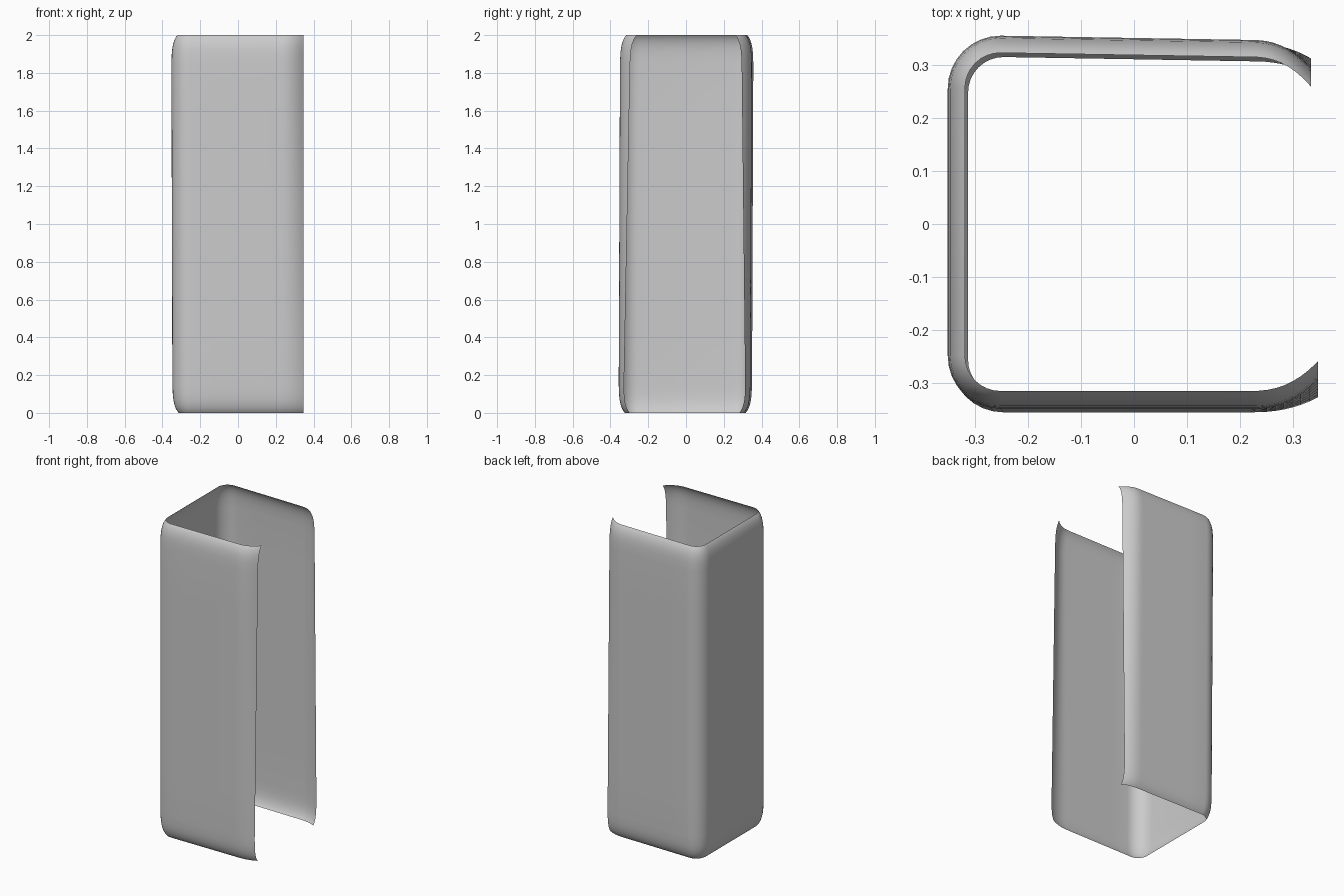
import bpy, bmesh, math

if "Cube" in bpy.data.objects:
    bpy.data.objects.remove(bpy.data.objects["Cube"])

# Edge curl towards the inside: (height from the end, inward offset)
CURL = [(0.0, 0.033), (0.01, 0.025), (0.025, 0.017), (0.045, 0.010),
        (0.07, 0.005), (0.10, 0.002), (0.15, 0.0)]
MIDDLE = [0.4, 0.7, 1.0, 1.3, 1.6]
LEVELS = (CURL + [(z, 0.0) for z in MIDDLE]
          + [(2.0 - z, c) for z, c in reversed(CURL)])
R = 0.10          # upright corner radius
LEFT = -0.35      # closed wall


def half_section(z, curl, lip_x, taper):
    """Half of the U section, from the open lip to the closed wall."""
    pts = []
    top = 0.353
    drop = 0.026 + 0.015 * z          # lip bends in more towards the top
    # curled lip
    for k in range(8, 0, -1):
        t = k / 8
        pts.append((0.22 + (lip_x - 0.22) * t, top - taper - drop * t ** 2.4 - curl))
    # flat side
    for k in range(5):
        t = k / 4
        pts.append((0.22 + (LEFT + R - 0.22) * t, top - taper * (1 - t) - curl))
    # rounded corner
    for k in range(1, 9):
        a = math.pi / 2 * (1 + k / 8)
        r = R - curl
        pts.append((LEFT + R + r * math.cos(a), top - R + r * math.sin(a)))
    return pts


def section(z, curl):
    back = half_section(z, curl, 0.335, 0.008)
    front = half_section(z, curl, 0.348, 0.0)
    path = back + [(x, -y) for x, y in reversed(front)]
    # slight lean of the sheet
    lean_y = 0.004 * (z - 1)
    return [(x + (0.003 * (1 - z) if x < 0 else 0), y + lean_y, z) for x, y in path]


# Thin three-sided wrap panel, open towards +x
bm = bmesh.new()
rows = [[bm.verts.new(p) for p in section(z, c)] for z, c in LEVELS]
for low, high in zip(rows, rows[1:]):
    for i in range(len(low) - 1):
        bm.faces.new((low[i], low[i + 1], high[i + 1], high[i]))
for f in bm.faces:
    f.smooth = True
mesh = bpy.data.meshes.new("wrap_panel")
bm.to_mesh(mesh)
bm.free()
panel = bpy.data.objects.new("wrap_panel", mesh)
bpy.context.collection.objects.link(panel)
